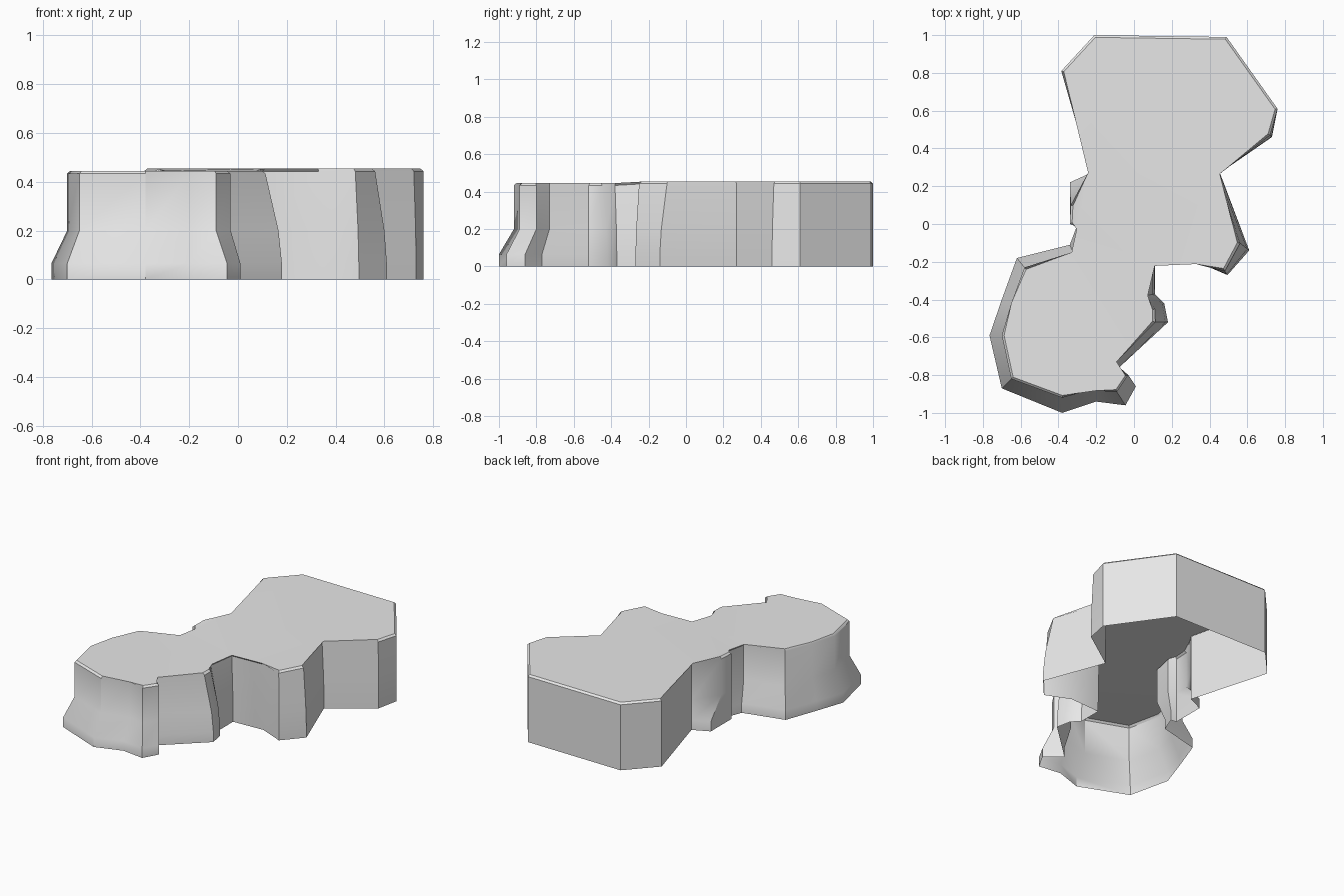
import bpy
import bmesh
import math

cube = bpy.data.objects.get("Cube")
if cube:
    bpy.data.objects.remove(cube, do_unlink=True)


def make_material(name, colour):
    material = bpy.data.materials.new(name)
    material.use_nodes = True
    material.diffuse_color = colour
    material.node_tree.nodes["Principled BSDF"].inputs["Base Color"].default_value = colour
    return material


# Each outline point is the rim x, y, then how far its foot spreads in x, y.
# Points run anticlockwise seen from above.
rear_left = [
    (-.21, 1, 0, 0), (-.385, .81, 0, 0), (-.23, .27, 0, 0),
    (-.335, .1, -.005, .12), (-.34, 0, 0, 0),
]
front_lobe = [
    (-.29, -.02, -.01, .015), (-.32, -.16, -.02, .05), (-.58, -.23, -.04, .05),
    (-.65, -.42, -.05, .02), (-.7, -.59, -.065, 0), (-.65, -.82, -.05, -.05),
    (-.38, -.92, 0, -.08), (-.2, -.87, 0, -.07), (-.09, -.89, .045, -.07),
    (-.03, -.8, .04, -.06), (-.11, -.73, .02, -.04), (.11, -.52, .07, 0),
    (.11, -.45, .05, .03), (.06, -.38, .05, .01),
]
rear_right = [
    (.1, -.21, .01, 0), (.33, -.2, 0, 0), (.48, -.25, .015, -.02),
    (.56, -.1, .05, -.04), (.44, .27, .015, 0), (.72, .47, .01, -.01),
    (.76, .61, 0, 0), (.49, .99, 0, 0),
]
outline = rear_left + front_lobe + rear_right

REAR_HEIGHT = .455
FRONT_HEIGHT = .445


def wall_column(bm, point):
    """Vertices from foot to rim at one corner of the outline."""
    x, y, spread_x, spread_y = point
    top = FRONT_HEIGHT if point in front_lobe else REAR_HEIGHT
    waist = .8 if x > .04 else 0      # right side tapers evenly, left has a kicked foot
    levels = [(0, 1), (.065, 1), (.2, waist), (top, 0)]
    return [bm.verts.new((x + spread_x * s, y + spread_y * s, z)) for z, s in levels]


# Hollow rock platform, open underneath
bm = bmesh.new()
columns = [wall_column(bm, point) for point in outline]
for left, right in zip(columns, columns[1:] + columns[:1]):
    for low in range(len(left) - 1):
        bm.faces.new((left[low], right[low], right[low + 1], left[low + 1]))
cap = bm.faces.new([column[-1] for column in columns])

# Narrow worn rim around the top
bmesh.ops.bevel(bm, geom=list(cap.edges), offset=.012, offset_type='OFFSET',
                segments=1, profile=.5, affect='EDGES', clamp_overlap=True)
bmesh.ops.triangulate(bm, faces=[f for f in bm.faces if len(f.verts) > 4])

mesh = bpy.data.meshes.new("rock_platform")
bm.to_mesh(mesh)
bm.free()
mesh.materials.append(make_material("light grey stone", (.8, .8, .8, 1)))

platform = bpy.data.objects.new("rock_platform", mesh)
bpy.context.collection.objects.link(platform)
bpy.ops.object.select_all(action='DESELECT')
platform.select_set(True)
bpy.context.view_layer.objects.active = platform
bpy.ops.object.shade_smooth_by_angle(angle=math.radians(35))
